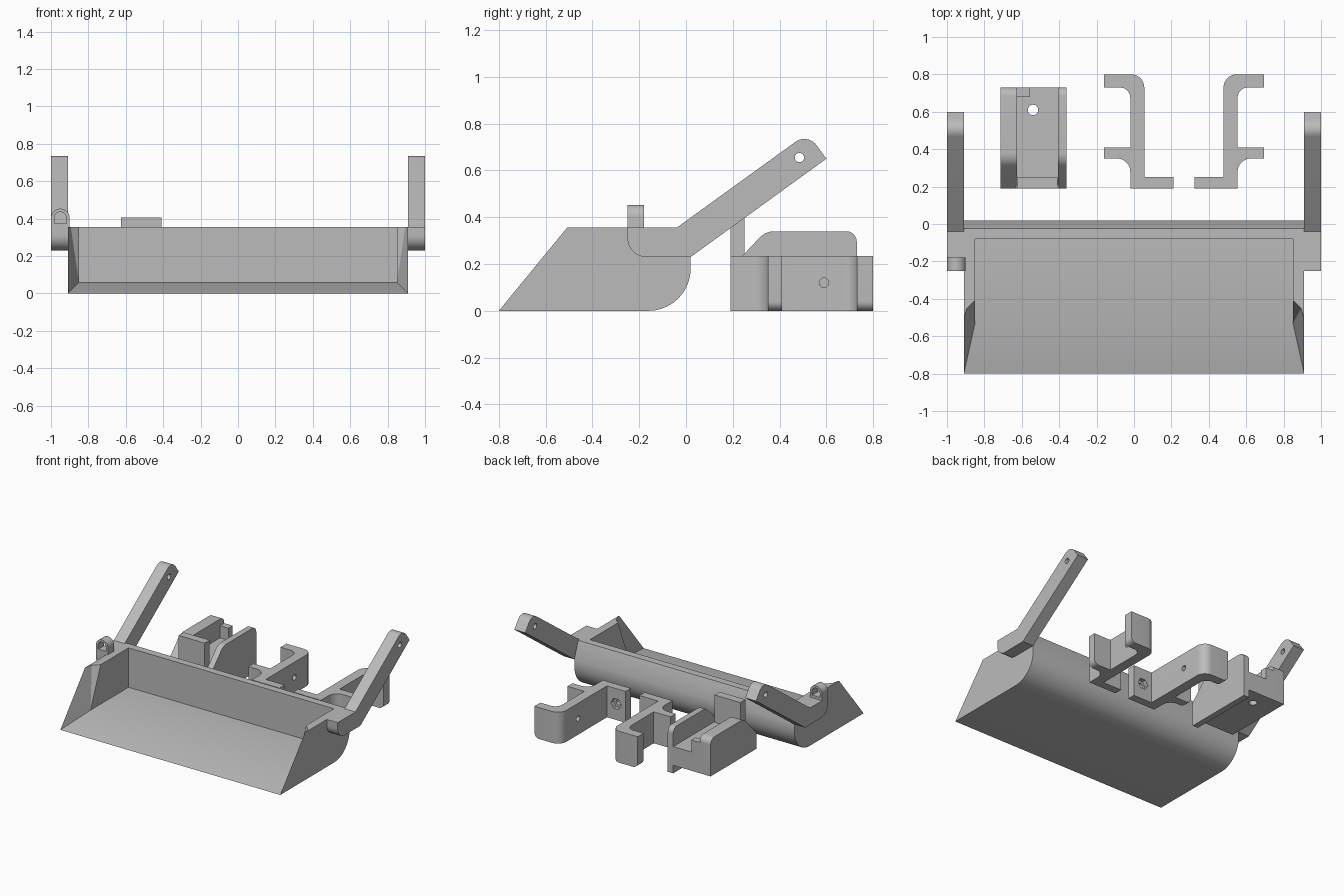
import bpy, bmesh, math
from mathutils import Vector

if "Cube" in bpy.data.objects:
    bpy.data.objects.remove(bpy.data.objects["Cube"], do_unlink=True)

grey = bpy.data.materials.new("plain_grey")
grey.use_nodes = True
grey.diffuse_color = (0.5, 0.5, 0.5, 1)
grey.node_tree.nodes["Principled BSDF"].inputs["Base Color"].default_value = (0.5, 0.5, 0.5, 1)


def outline(points, steps=10):
    """Polygon whose corners with a third value are rounded to that radius."""
    out = []
    for i, p in enumerate(points):
        c = Vector(p[:2])
        if len(p) == 2:
            out.append(c)
            continue
        a = (Vector(points[i - 1][:2]) - c).normalized()
        b = (Vector(points[(i + 1) % len(points)][:2]) - c).normalized()
        half = a.angle(b) / 2
        reach = p[2] / math.tan(half)
        mid = c + (a + b).normalized() * p[2] / math.sin(half)
        start, end = c + a * reach - mid, c + b * reach - mid
        turn = start.angle_signed(end)
        for k in range(steps + 1):
            t = -turn * k / steps
            out.append(mid + Vector((start.x * math.cos(t) - start.y * math.sin(t),
                                     start.x * math.sin(t) + start.y * math.cos(t))))
    return out


def ring(u, v, r, n=24):
    return [(u + r * math.cos(math.tau * k / n), v + r * math.sin(math.tau * k / n))
            for k in range(n)]


def finish(name, bm):
    bmesh.ops.recalc_face_normals(bm, faces=bm.faces)
    me = bpy.data.meshes.new(name)
    bm.to_mesh(me)
    bm.free()
    me.materials.append(grey)
    ob = bpy.data.objects.new(name, me)
    bpy.context.collection.objects.link(ob)
    return ob


def prism(name, points, axis, lo, hi):
    """Extrude an outline along x (y, z), y (x, z) or z (x, y)."""
    place = {"x": lambda u, v, w: (w, u, v), "y": lambda u, v, w: (u, w, v),
             "z": lambda u, v, w: (u, v, w)}[axis]
    bm = bmesh.new()
    rings = [[bm.verts.new(place(p[0], p[1], w)) for p in points] for w in (lo, hi)]
    n = len(points)
    bm.faces.new(rings[0])
    bm.faces.new(rings[1])
    for i in range(n):
        j = (i + 1) % n
        bm.faces.new((rings[0][i], rings[0][j], rings[1][j], rings[1][i]))
    return finish(name, bm)


def box(name, x0, x1, y0, y1, z0, z1):
    return prism(name, [(x0, y0), (x1, y0), (x1, y1), (x0, y1)], "z", z0, z1)


def combine(ob, other, operation="DIFFERENCE"):
    mod = ob.modifiers.new("combine", "BOOLEAN")
    mod.operation, mod.solver, mod.object = operation, "EXACT", other
    bpy.context.view_layer.objects.active = ob
    bpy.ops.object.modifier_apply(modifier=mod.name)
    bpy.data.objects.remove(other, do_unlink=True)


def smooth(ob):
    bpy.ops.object.select_all(action="DESELECT")
    ob.select_set(True)
    bpy.context.view_layer.objects.active = ob
    bpy.ops.object.shade_smooth_by_angle(angle=math.radians(30))


# Bucket shell, hollowed by a straight cavity and a flared mouth
bucket = prism("bucket", outline([(-0.8, 0), (0.02, 0, 0.18), (0.02, 0.23),
                                  (-0.025, 0.355), (-0.52, 0.355)]), "x", -0.91, 0.91)
combine(bucket, prism("cavity", [(-0.7, 0.06), (-0.08, 0.06), (-0.08, 0.5), (-0.7, 0.5)],
                      "x", -0.85, 0.85))
mouth = bmesh.new()
for inner, lip in (((0.85, -0.53, 0.06), (0.91, -0.8, 0)),
                   ((0.85, -0.35, 0.5), (0.91, -0.406, 0.5))):
    inner, lip = Vector(inner), Vector(lip)
    for p in (inner, lip + (lip - inner) * 0.1):
        for side in (-1, 1):
            mouth.verts.new((p.x * side, p.y, p.z))
bmesh.ops.convex_hull(mouth, input=mouth.verts)
combine(bucket, finish("mouth", mouth))
smooth(bucket)

# Lifting arms with pivot holes
arm_shape = outline([(-0.25, 0.355), (-0.25, 0.23, 0.08), (0.02, 0.23), (0.6, 0.65),
                     (0.52, 0.76, 0.065), (-0.04, 0.355)])
for name, x0 in (("right_arm", -1), ("left_arm", 0.91)):
    arm = prism(name, arm_shape, "x", x0, x0 + 0.09)
    combine(arm, prism("pivot", ring(0.485, 0.655, 0.02), "x", x0 - 0.1, x0 + 0.2))
    smooth(arm)

# Small eyelet on the right arm
eyelet = prism("eyelet", outline([(-1, 0.34), (-0.9, 0.34), (-0.9, 0.453, 0.0495),
                                  (-1, 0.453, 0.0495)]), "y", -0.25, -0.18)
combine(eyelet, prism("eye", outline([(-0.982, 0.375), (-0.918, 0.375), (-0.918, 0.435, 0.0315),
                                      (-0.982, 0.435, 0.0315)]), "y", -0.3, -0.1))
smooth(eyelet)

# Pair of mirrored hook brackets
hook = [(-0.02, 0.19), (0.21, 0.19), (0.21, 0.25), (0.055, 0.25), (0.055, 0.8, 0.07),
        (-0.16, 0.8), (-0.16, 0.73), (-0.02, 0.73, 0.055), (-0.02, 0.41),
        (-0.16, 0.41), (-0.16, 0.35), (-0.02, 0.35, 0.07)]
for name, side in (("right_hook_bracket", 1), ("left_hook_bracket", -1)):
    def flip(x):
        return x if side > 0 else 0.534 - x
    shape = outline([(flip(p[0]),) + p[1:] for p in hook])
    bracket = prism(name, shape, "z", 0, 0.235)
    # Round the lower end of the two hooked flanges
    bm = bmesh.new()
    bm.from_mesh(bracket.data)
    ends = [e for e in bm.edges if all(abs(v.co.x - flip(-0.16)) < 0.001 and v.co.z < 0.001
                                       for v in e.verts)]
    bmesh.ops.bevel(bm, geom=ends, offset=0.04, segments=8, profile=0.5, affect="EDGES")
    bm.to_mesh(bracket.data)
    bm.free()
    x = flip(0.13)
    combine(bracket, prism("web_hole", ring(0.59, 0.12, 0.02), "x", flip(0.02) - 0.1, flip(0.02) + 0.1))
    combine(bracket, prism("bolt_hole", ring(x, 0.12, 0.02), "y", 0.1, 0.3))
    combine(bracket, prism("nut_recess", ring(x, 0.12, 0.042, 6), "y", 0.22, 0.3))
    smooth(bracket)

# Channel bracket: humped side walls, floor, stop wall and corner post


def hump(z):
    return outline([(0.19, z), (0.73, z), (0.73, 0.34, 0.045), (0.34, 0.34, 0.09), (0.19, 0.18)])


channel = prism("channel_bracket", hump(0.06), "x", -0.715, -0.625)
combine(channel, prism("thin_wall", hump(0), "x", -0.405, -0.36), "UNION")
combine(channel, box("floor", -0.63, -0.4, 0.19, 0.73, 0.06, 0.2), "UNION")
combine(channel, box("stop_wall", -0.625, -0.41, 0.19, 0.25, 0.1, 0.405), "UNION")
combine(channel, box("post", -0.63, -0.555, 0.68, 0.73, 0.1, 0.29), "UNION")
combine(channel, prism("floor_hole", ring(-0.54, 0.61, 0.028), "z", -0.1, 0.3))
smooth(channel)
